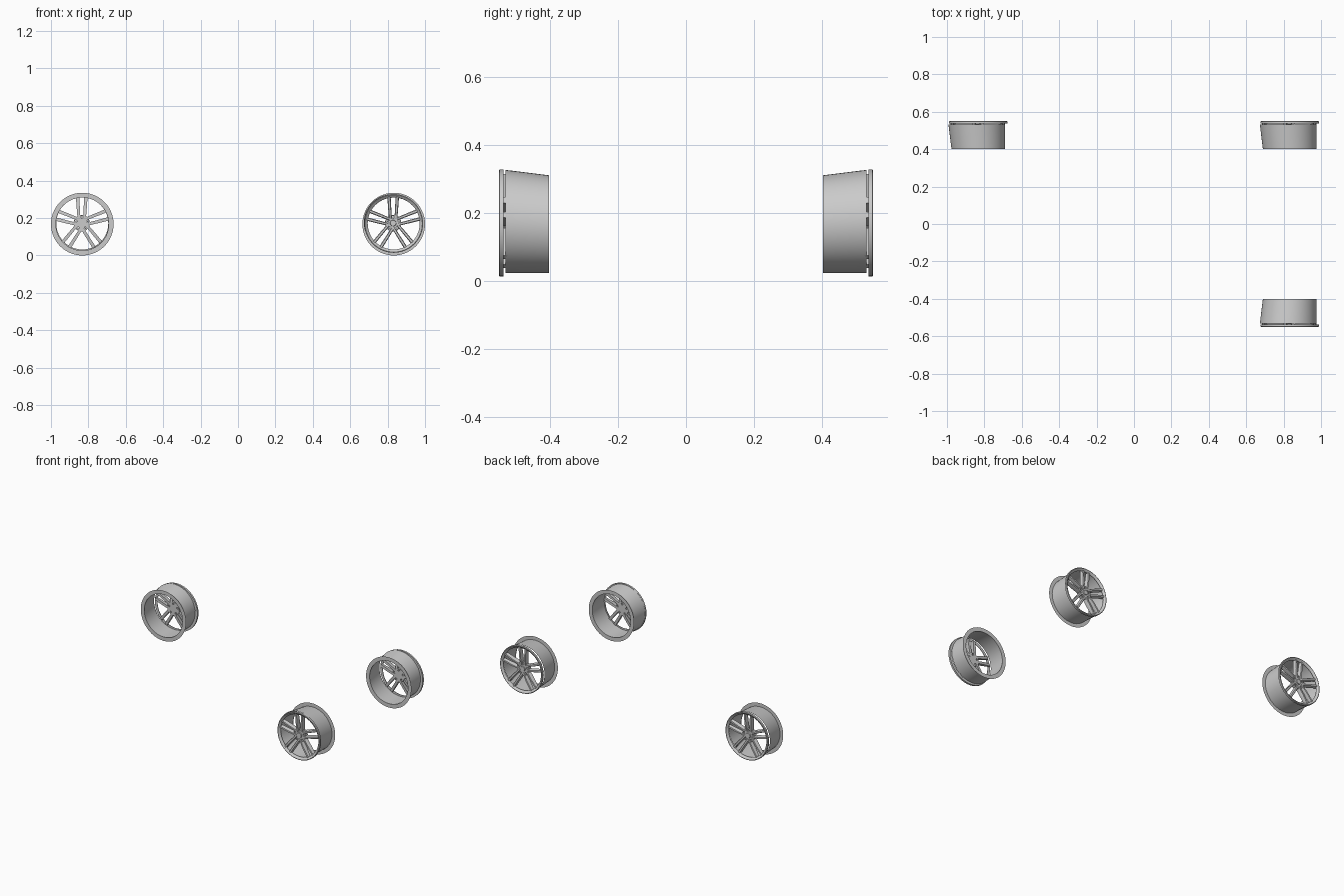
import bpy, bmesh, math
from mathutils import Vector

if "Cube" in bpy.data.objects:
    bpy.data.objects.remove(bpy.data.objects["Cube"])

SEG = 56
RING_R = 0.1675
BARREL_SHIFT = (-0.008, 0.008)   # outer end of the barrel sits slightly off-axis
FACE_SHIFT = (-0.003, 0.005)


def ring(bm, r, y, shift=(0, 0)):
    return [bm.verts.new((shift[0] + r * math.cos(2 * math.pi * i / SEG), y,
                          shift[1] + r * math.sin(2 * math.pi * i / SEG)))
            for i in range(SEG)]


def lathe(bm, profile, closed=False):
    """profile: list of (radius, y, shift)"""
    loops = [ring(bm, *p) for p in profile]
    pairs = list(zip(loops, loops[1:]))
    if closed:
        pairs.append((loops[-1], loops[0]))
    for a, b in pairs:
        for i in range(SEG):
            j = (i + 1) % SEG
            bm.faces.new((a[i], a[j], b[j], b[i]))


def loft(bm, sections):
    """Closed solid through equal-sized sections"""
    loops = [[bm.verts.new(p) for p in s] for s in sections]
    n = len(loops[0])
    for a, b in zip(loops, loops[1:]):
        for i in range(n):
            bm.faces.new((a[i], a[(i + 1) % n], b[(i + 1) % n], b[i]))
    bm.faces.new(loops[0])
    bm.faces.new(loops[-1][::-1])


def disc(bm, r1, r2, y1, y2, x=0, z=0, n=24):
    loft(bm, [[(x + r * math.cos(2 * math.pi * i / n), y,
                z + r * math.sin(2 * math.pi * i / n)) for i in range(n)]
              for r, y in ((r1, y1), (r2, y2))])


def finish(bm, name, pos, side, recalc=True):
    for v in bm.verts:
        v.co = Vector((v.co.x + pos[0], v.co.y * side, v.co.z + pos[1]))
    if side < 0:
        bmesh.ops.reverse_faces(bm, faces=bm.faces[:])
    if recalc:
        bmesh.ops.recalc_face_normals(bm, faces=bm.faces[:])
    me = bpy.data.meshes.new(name)
    bm.to_mesh(me)
    bm.free()
    ob = bpy.data.objects.new(name, me)
    bpy.context.collection.objects.link(ob)
    bpy.ops.object.select_all(action='DESELECT')
    ob.select_set(True)
    bpy.context.view_layer.objects.active = ob
    bpy.ops.object.shade_smooth_by_angle(angle=math.radians(35))
    return ob


def make_wheel(label, x, side):
    rim = (x, RING_R)
    face = (x + FACE_SHIFT[0], RING_R + FACE_SHIFT[1])

    # tapered open barrel
    bm = bmesh.new()
    lathe(bm, [(0.1435, 0.402, (0, 0)), (0.1515, 0.531, BARREL_SHIFT)])
    finish(bm, label + "_barrel", rim, side)

    # flat inner flange
    bm = bmesh.new()
    lathe(bm, [(0.1415, 0.402, (0, 0)), (RING_R, 0.402, (0, 0))])
    finish(bm, label + "_inner_flange", rim, side, recalc=False)

    # outer lip with a sloped inside
    s = (0, 0.0035)
    bm = bmesh.new()
    lathe(bm, [(0.157, 0.536, s), (0.157, 0.548, s), (0.153, 0.550, s),
               (0.149, 0.547, s), (0.139, 0.539, s), (0.139, 0.536, s)], closed=True)
    finish(bm, label + "_outer_lip", rim, side)

    # five pairs of spokes, bevelled toward the outside
    bm = bmesh.new()
    for k in range(5):
        a = math.pi / 2 + k * 2 * math.pi / 5
        u, t = (math.cos(a), math.sin(a)), (-math.sin(a), math.cos(a))
        for sgn in (-1, 1):
            secs = []
            # radius, sideways offset, half width, front y, back y
            for r, o, w, f, b in ((0.022, 0.0145, 0.0075, 0.536, 0.510),
                                  (0.080, 0.0185, 0.0085, 0.543, 0.516),
                                  (0.143, 0.0225, 0.0090, 0.543, 0.524)):
                pts = ((-w, b), (-w, f - 0.006), (-w * 0.6, f),
                       (w * 0.6, f), (w, f - 0.006), (w, b))
                secs.append([(u[0] * r + t[0] * (o * sgn + d), y,
                              u[1] * r + t[1] * (o * sgn + d)) for d, y in pts])
            loft(bm, secs)
    finish(bm, label + "_spokes", face, side)

    # hub plate with lug holes
    cu = bpy.data.curves.new("hub_outline", 'CURVE')
    cu.dimensions, cu.fill_mode, cu.extrude = '2D', 'BOTH', 0.012

    def outline(cx, cy, r, n):
        sp = cu.splines.new('POLY')
        sp.points.add(n - 1)
        sp.use_cyclic_u = True
        for i, p in enumerate(sp.points):
            q = 2 * math.pi * i / n
            p.co = (cx + r * math.cos(q), cy + r * math.sin(q), 0, 1)
    outline(0, 0, 0.044, 40)
    for k in range(5):
        a = math.pi / 2 + k * 2 * math.pi / 5
        outline(0.033 * math.cos(a), 0.033 * math.sin(a), 0.0065, 12)
    tmp = bpy.data.objects.new("hub_outline", cu)
    bm = bmesh.new()
    bpy.context.collection.objects.link(tmp)
    bpy.context.view_layer.update()
    bm.from_mesh(tmp.to_mesh())
    tmp.to_mesh_clear()
    bpy.data.objects.remove(tmp)
    bmesh.ops.remove_doubles(bm, verts=bm.verts[:], dist=1e-5)
    for v in bm.verts:
        v.co = Vector((v.co.x, 0.522 + v.co.z, v.co.y))
    finish(bm, label + "_hub", face, side)

    # lug nuts and centre cap
    bm = bmesh.new()
    for k in range(5):
        a = math.pi / 2 + k * 2 * math.pi / 5
        disc(bm, 0.0045, 0.0045, 0.511, 0.528,
             0.033 * math.cos(a), 0.033 * math.sin(a), 6)
    finish(bm, label + "_lug_nuts", face, side)
    bm = bmesh.new()
    disc(bm, 0.018, 0.015, 0.530, 0.540)
    finish(bm, label + "_centre_cap", face, side)


# three wheels: two at the back, one at the front right
make_wheel("back_left_wheel", -0.8325, 1)
make_wheel("back_right_wheel", 0.8325, 1)
make_wheel("front_right_wheel", 0.8325, -1)
